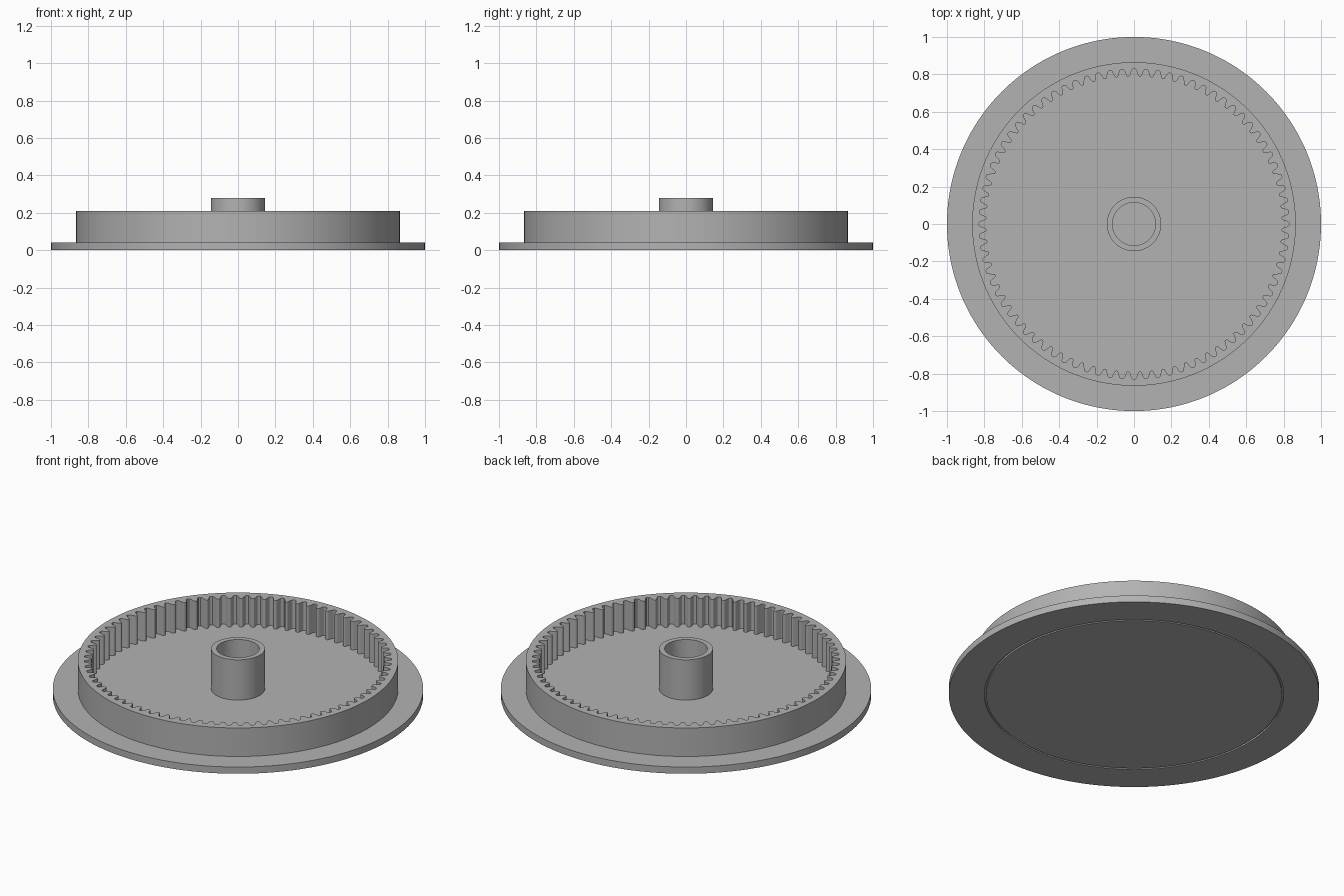
import bpy
import bmesh
import math
from mathutils import Matrix, Vector

cube = bpy.data.objects.get("Cube")
if cube:
    bpy.data.objects.remove(cube, do_unlink=True)

TEETH = 80
FLOOR = 0.04
RING_TOP = 0.21

grey = bpy.data.materials.new("plain grey")
GREY = (0.45, 0.45, 0.45, 1)
grey.use_nodes = True
grey.diffuse_color = GREY
grey.node_tree.nodes["Principled BSDF"].inputs["Base Color"].default_value = GREY


def finish(bm, name):
    bmesh.ops.recalc_face_normals(bm, faces=bm.faces)
    mesh = bpy.data.meshes.new(name)
    bm.to_mesh(mesh)
    bm.free()
    mesh.materials.append(grey)
    obj = bpy.data.objects.new(name, mesh)
    bpy.context.collection.objects.link(obj)
    bpy.ops.object.select_all(action="DESELECT")
    obj.select_set(True)
    bpy.context.view_layer.objects.active = obj
    bpy.ops.object.shade_smooth_by_angle(angle=math.radians(25))
    return obj


def lathe(name, profile, closed, steps=160):
    """Turn an (r, z) profile around the z axis."""
    bm = bmesh.new()
    verts = [bm.verts.new((r, 0, z)) for r, z in profile]
    edges = [bm.edges.new(pair) for pair in zip(verts, verts[1:])]
    if closed:
        edges.append(bm.edges.new((verts[-1], verts[0])))
    bmesh.ops.spin(bm, geom=verts + edges, cent=(0, 0, 0), axis=(0, 0, 1),
                   angle=math.tau, steps=steps, use_duplicate=False)
    bmesh.ops.remove_doubles(bm, verts=bm.verts, dist=0.0001)
    return finish(bm, name)


# Flanged base plate, with a thin groove on its underside
lathe("base_plate", [(0, FLOOR), (1, FLOOR), (1, 0), (0.808, 0),
                     (0.808, 0.01), (0.798, 0.01), (0.798, 0), (0, 0)], False)

# Central hub with a blind bore down to the floor
lathe("hub", [(0.145, 0.03), (0.145, 0.28), (0.115, 0.28), (0.115, 0.03)],
      True, 96)

# One tooth pitch, root to root: (fraction of pitch, radius)
half = [(0, 0.83), (0.1, 0.829), (0.17, 0.825), (0.22, 0.817),
        (0.28, 0.807), (0.34, 0.796), (0.38, 0.792), (0.43, 0.79)]
pitch = half + [(1 - f, r) for f, r in reversed(half[1:])]

# Internal ring gear: toothed inside wall, round outside wall
bm = bmesh.new()
rows = []
for tooth in range(TEETH):
    for f, r in pitch:
        a = math.tau * (tooth + f) / TEETH
        c, s = math.cos(a), math.sin(a)
        rows.append([bm.verts.new((c * rad, s * rad, z)) for rad, z in
                     ((r, 0.03), (r, RING_TOP), (0.865, RING_TOP), (0.865, 0.03))])
for a, b in zip(rows, rows[1:] + rows[:1]):
    for i in range(4):
        j = (i + 1) % 4
        bm.faces.new((a[i], a[j], b[j], b[i]))
finish(bm, "ring_gear")
